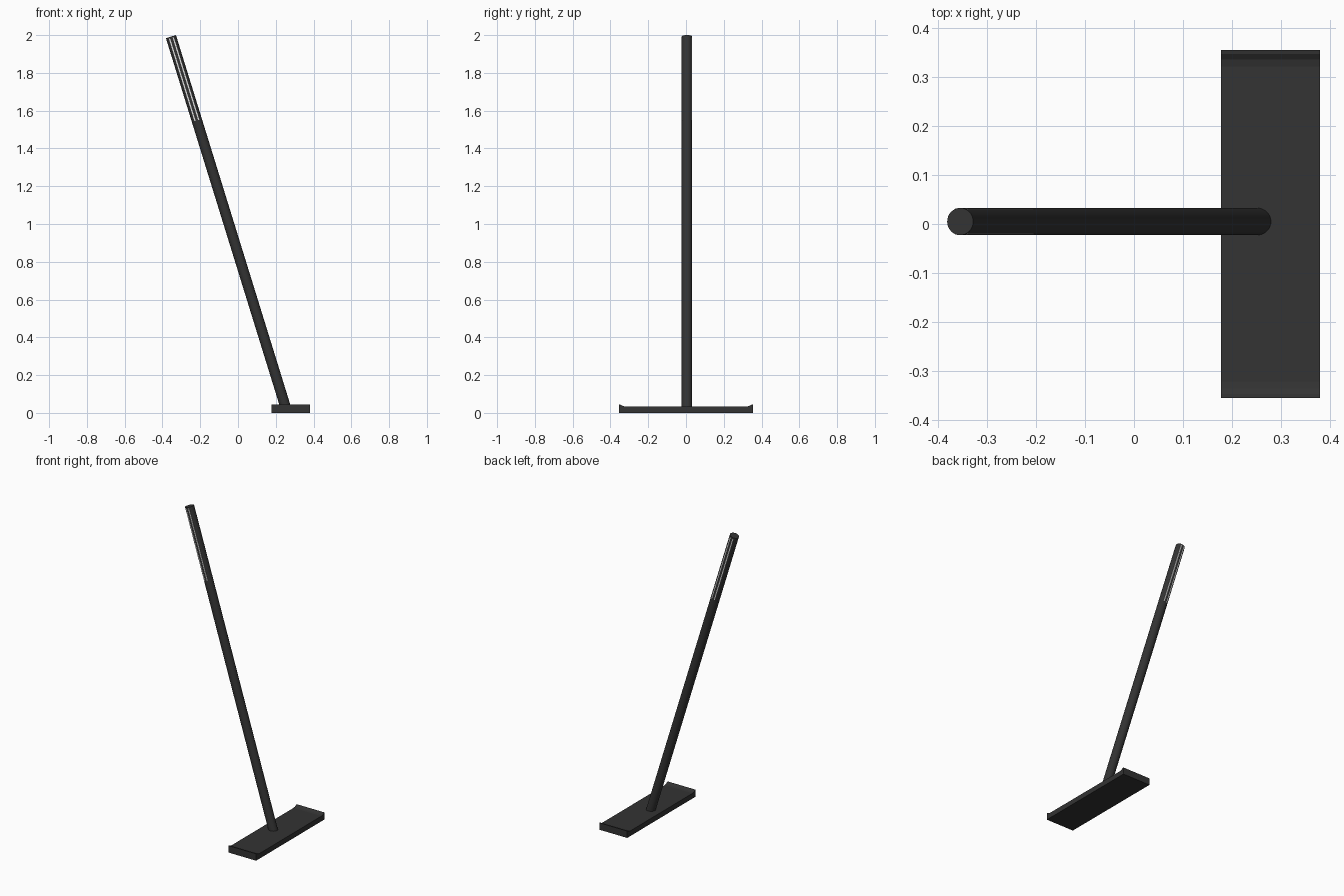
import bpy, bmesh, math
from mathutils import Vector, Matrix

if "Cube" in bpy.data.objects:
    bpy.data.objects.remove(bpy.data.objects["Cube"])


def mat(name, v):
    m = bpy.data.materials.new(name)
    m.diffuse_color = (v, v, v, 1)
    m.use_nodes = True
    m.node_tree.nodes["Principled BSDF"].inputs["Base Color"].default_value = m.diffuse_color
    return m


black = mat("matte black", 0.033)
white = mat("pale grey", 0.75)


def finish(bm, name, material, matrix=Matrix()):
    bmesh.ops.recalc_face_normals(bm, faces=bm.faces)
    me = bpy.data.meshes.new(name)
    bm.to_mesh(me)
    bm.free()
    me.materials.append(material)
    ob = bpy.data.objects.new(name, me)
    ob.matrix_world = matrix
    bpy.context.collection.objects.link(ob)
    return ob


def box(name, lo, hi, material, matrix=Matrix()):
    lo, hi = Vector(lo), Vector(hi)
    bm = bmesh.new()
    bmesh.ops.create_cube(bm, size=1)
    for v in bm.verts:
        v.co = (lo + hi) / 2 + Vector(a * b for a, b in zip(v.co, hi - lo))
    return finish(bm, name, material, matrix)


# foot plate: side profile with upturned ends, extruded across x
X0, X1 = 0.178, 0.380
half = [(0.355, 0), (0.355, 0.045), (0.347, 0.044), (0.336, 0.037), (0.322, 0.034)]
profile = half + [(-y, z) for y, z in reversed(half)]
bm = bmesh.new()
f = bm.faces.new([bm.verts.new((X0, y, z)) for y, z in profile])
ext = bmesh.ops.extrude_face_region(bm, geom=[f])
bmesh.ops.translate(bm, vec=(X1 - X0, 0, 0),
                    verts=[g for g in ext["geom"] if isinstance(g, bmesh.types.BMVert)])
# soften the long top edges
edges = [e for e in bm.edges
         if abs(e.verts[0].co.x - e.verts[1].co.x) < 1e-5
         and all(abs(v.co.z - 0.034) < 1e-4 for v in e.verts)]
bmesh.ops.bevel(bm, geom=edges, offset=0.006, segments=1, affect='EDGES')
finish(bm, "foot_plate", black)

# leaning pole, local z runs along the shaft
top = Vector((-0.355, 0.005, 1.992))
bottom = Vector((0.255, 0.005, 0.02))
axis = top - bottom
L = axis.length
tilt = math.atan2(axis.x, axis.z)
frame = Matrix.Translation(bottom) @ Matrix.Rotation(tilt, 4, 'Y')
R = 0.0278
bm = bmesh.new()
bmesh.ops.create_cone(bm, cap_ends=True, segments=32, radius1=R, radius2=R, depth=L,
                      matrix=Matrix.Translation((0, 0, L / 2)))
pole = finish(bm, "pole", black, frame)
bpy.context.view_layer.objects.active = pole
pole.select_set(True)
bpy.ops.object.shade_smooth_by_angle(angle=math.radians(40))

# light strips on the front and back of the upper pole
for name, s in (("front_strip", -1), ("back_strip", 1)):
    y0, y1 = sorted((s * 0.0215, s * 0.0268))
    box(name, (-0.0135, y0, L - 0.465), (0.0135, y1, L - 0.008), white, frame)
